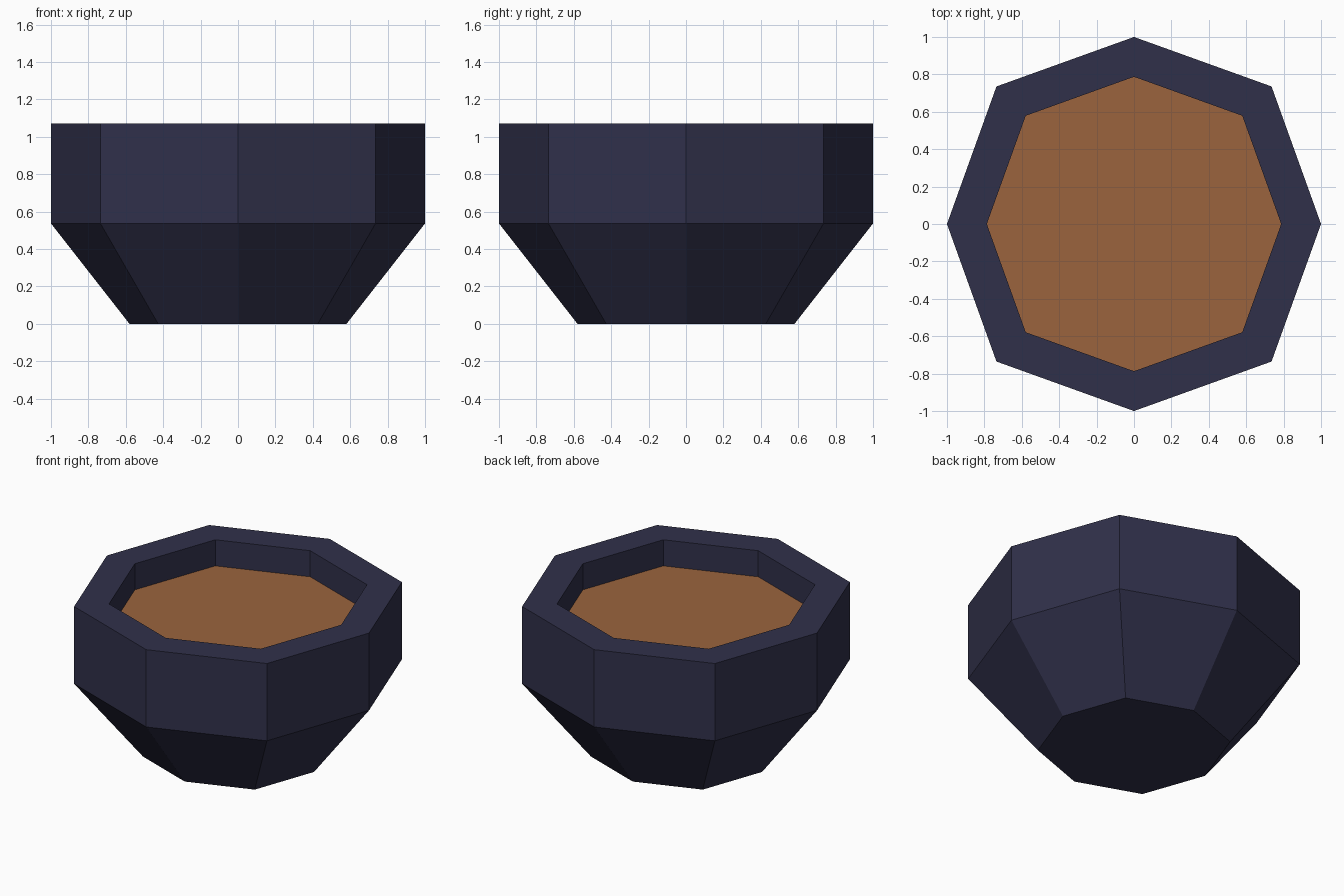
import bpy, bmesh, math

if "Cube" in bpy.data.objects:
    bpy.data.objects.remove(bpy.data.objects["Cube"])

DIAG = 1.04  # diagonal corners sit slightly further out than axis corners


def material(name, rgb):
    m = bpy.data.materials.new(name)
    m.diffuse_color = (*rgb, 1)
    m.use_nodes = True
    m.node_tree.nodes["Principled BSDF"].inputs["Base Color"].default_value = m.diffuse_color
    return m


def ring(bm, radius, z):
    """Eight-sided ring with corners on the axes and diagonals."""
    verts = []
    for i in range(8):
        a = i * math.pi / 4
        r = radius * (DIAG if i % 2 else 1)
        verts.append(bm.verts.new((r * math.cos(a), r * math.sin(a), z)))
    return verts


def lathe(name, profile, mat, cap_start=False, cap_end=False):
    """Skin octagonal rings along a (radius, z) profile."""
    bm = bmesh.new()
    rings = [ring(bm, r, z) for r, z in profile]
    for a, b in zip(rings, rings[1:]):
        for i in range(8):
            j = (i + 1) % 8
            bm.faces.new((a[i], a[j], b[j], b[i]))
    if cap_start:
        bm.faces.new(rings[0][::-1])
    if cap_end:
        bm.faces.new(rings[-1])
    mesh = bpy.data.meshes.new(name)
    bm.to_mesh(mesh)
    bm.free()
    mesh.materials.append(mat)
    obj = bpy.data.objects.new(name, mesh)
    bpy.context.collection.objects.link(obj)
    return obj


navy = material("dark_navy", (0.0296, 0.0296, 0.0685))
brown = material("soil_brown", (0.328, 0.127, 0.048))

SOIL_Z = 0.89

# Pot: base, tapered lower body, straight collar, rim, inner wall
lathe("pot", [(0.58, 0), (1.0, 0.537), (1.0, 1.07), (0.787, 1.07), (0.787, SOIL_Z)],
      navy, cap_start=True)

# Soil: flat surface recessed inside the rim
lathe("soil", [(0.787, SOIL_Z)], brown, cap_end=True)
